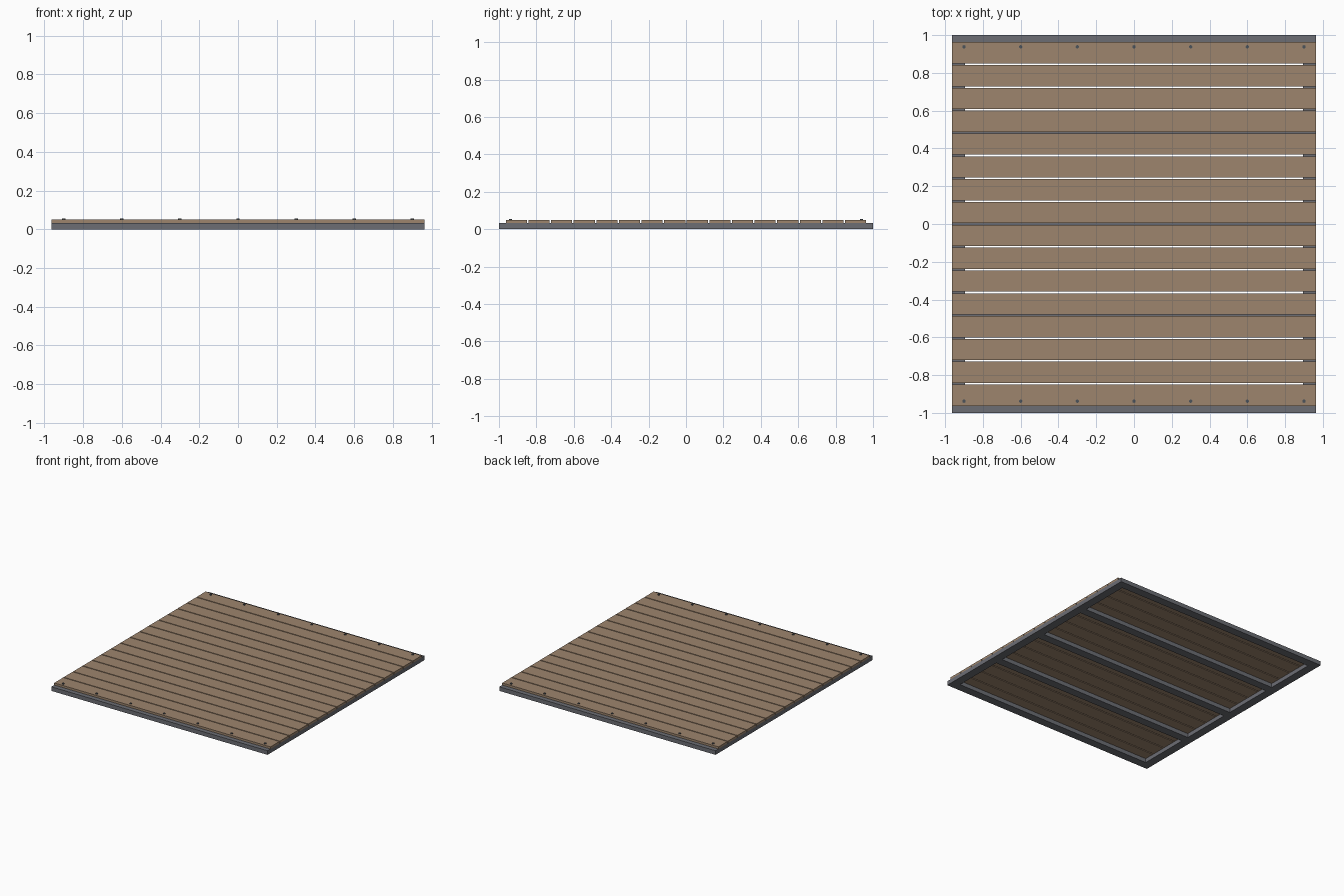
import bpy
import bmesh
from mathutils import Matrix

cube = bpy.data.objects.get("Cube")
if cube:
    bpy.data.objects.remove(cube, do_unlink=True)


def material(name, rgb, roughness):
    mat = bpy.data.materials.new(name)
    mat.use_nodes = True
    mat.diffuse_color = (*rgb, 1)
    shader = mat.node_tree.nodes["Principled BSDF"]
    shader.inputs["Base Color"].default_value = (*rgb, 1)
    shader.inputs["Roughness"].default_value = roughness
    return mat


WOOD = material("weathered wood", (0.34, 0.235, 0.155), 0.8)
STEEL = material("grey steel", (0.15, 0.155, 0.175), 0.5)
BOLT = material("dark bolt steel", (0.07, 0.085, 0.1), 0.4)


def finish(name, bm, mat):
    mesh = bpy.data.meshes.new(name)
    bm.to_mesh(mesh)
    bm.free()
    mesh.materials.append(mat)
    obj = bpy.data.objects.new(name, mesh)
    bpy.context.collection.objects.link(obj)
    return obj


def box(name, x, y, z, mat):
    """Box from (low, high) ranges on each axis."""
    bm = bmesh.new()
    centre = [(a + b) / 2 for a, b in (x, y, z)]
    size = [b - a for a, b in (x, y, z)]
    bmesh.ops.create_cube(
        bm, size=1, matrix=Matrix.Translation(centre) @ Matrix.Diagonal((*size, 1)))
    return finish(name, bm, mat)


HALF_X, HALF_Y = 0.963, 1.0
BEAM = 0.067
FRAME_TOP, DECK_TOP = 0.033, 0.05
INNER_X = HALF_X - BEAM
frame_z = (0, FRAME_TOP)

# Perimeter frame: full-width end beams with side rails between them
for side, word in ((-1, "front"), (1, "back")):
    y = sorted((side * HALF_Y, side * (HALF_Y - BEAM)))
    box(word + "_beam", (-HALF_X, HALF_X), y, frame_z, STEEL)
for side, word in ((-1, "right"), (1, "left")):
    x = sorted((side * HALF_X, side * INNER_X))
    box(word + "_rail", x, (BEAM - HALF_Y, HALF_Y - BEAM), frame_z, STEEL)

# Three joists under the deck
for i in range(3):
    y = (i - 1) * 0.483
    box(f"joist_{i + 1}", (-INNER_X, INNER_X), (y - BEAM / 2, y + BEAM / 2), frame_z, STEEL)

# Deck planks with narrow gaps
COUNT, GAP, DECK_HALF = 16, 0.008, 0.963
width = (2 * DECK_HALF - GAP * (COUNT - 1)) / COUNT
for i in range(COUNT):
    y = -DECK_HALF + i * (width + GAP)
    box(f"plank_{i + 1}", (-HALF_X, HALF_X), (y, y + width), (FRAME_TOP, DECK_TOP), WOOD)

# Bolt heads along the two outer planks
for side, word in ((-1, "front"), (1, "back")):
    for i in range(7):
        bm = bmesh.new()
        place = Matrix.Translation(((i - 3) * 0.3, side * 0.938, DECK_TOP + 0.001))
        bmesh.ops.create_cone(bm, cap_ends=True, segments=12, radius1=0.009,
                              radius2=0.009, depth=0.008, matrix=place)
        finish(f"{word}_bolt_{i + 1}", bm, BOLT)
